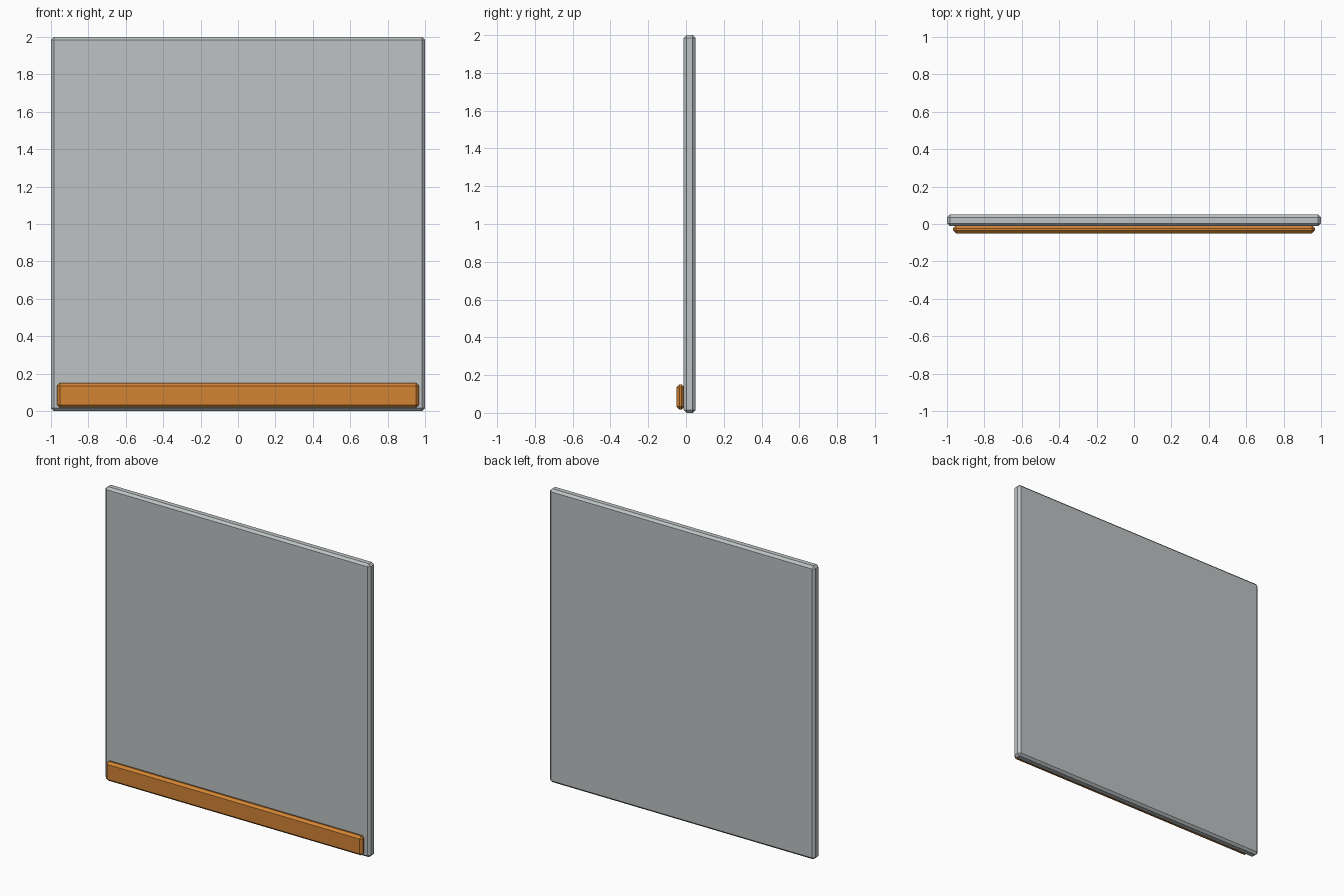
import bpy

if "Cube" in bpy.data.objects:
    bpy.data.objects.remove(bpy.data.objects["Cube"])


def material(name, rgb):
    m = bpy.data.materials.new(name)
    m.diffuse_color = (*rgb, 1)
    m.use_nodes = True
    m.node_tree.nodes["Principled BSDF"].inputs["Base Color"].default_value = m.diffuse_color
    return m


def chamfered_box(name, lo, hi, chamfer, mat):
    centre = [(a + b) / 2 for a, b in zip(lo, hi)]
    bpy.ops.mesh.primitive_cube_add(size=1, location=centre)
    ob = bpy.context.object
    ob.name = name
    ob.scale = [b - a for a, b in zip(lo, hi)]
    bpy.ops.object.transform_apply(location=False, rotation=False, scale=True)
    bevel = ob.modifiers.new("chamfer", 'BEVEL')
    bevel.width = chamfer
    bevel.segments = 1
    ob.data.materials.append(mat)
    return ob


grey = material("light grey", (0.51, 0.54, 0.55))
orange = material("orange", (0.65, 0.23, 0.035))

# Square wall panel
chamfered_box("wall_panel", (-1, -0.012, 0), (1, 0.05, 2), 0.015, grey)
# Skirting strip along the foot of the front face
chamfered_box("skirting_strip", (-0.967, -0.05, 0.018), (0.967, -0.008, 0.15), 0.015, orange)
